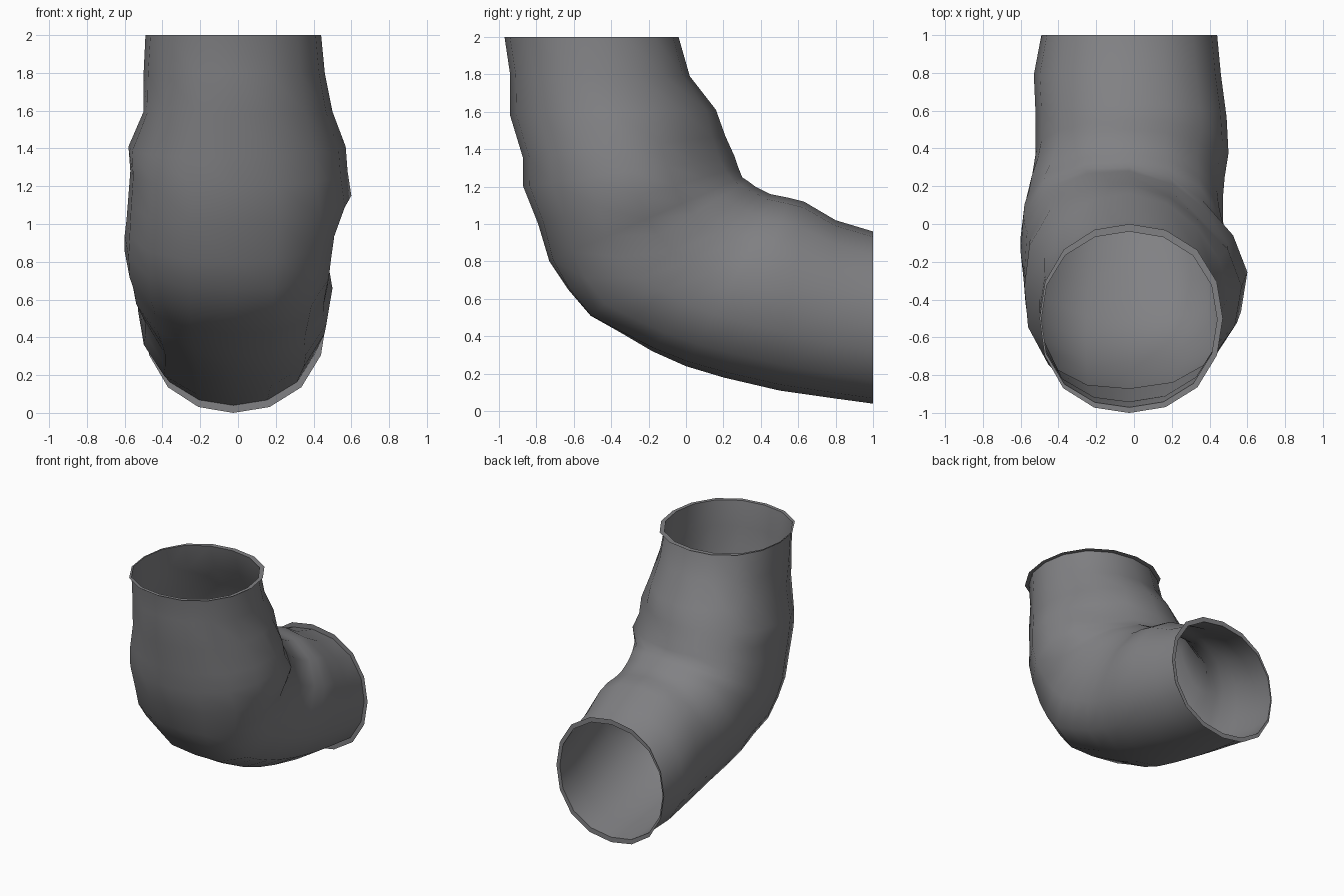
import bpy, bmesh, math
from mathutils import Vector

if "Cube" in bpy.data.objects:
    bpy.data.objects.remove(bpy.data.objects["Cube"])

SIDES = 16
grey = bpy.data.materials.new("pipe grey")
grey.diffuse_color = (0.22, 0.22, 0.23, 1)
grey.use_nodes = True
grey.node_tree.nodes["Principled BSDF"].inputs["Base Color"].default_value = grey.diffuse_color

# Sections: outer bend (y, z), inner bend (y, z), left x, right x
sections = [
    (-.97, 2.0, -.04, 2.0, -.49, .44),
    (-.94, 1.8, .02, 1.79, -.50, .46),
    (-.94, 1.58, .16, 1.61, -.50, .50),
    (-.87, 1.35, .21, 1.47, -.58, .57),
    (-.87, 1.2, .26, 1.36, -.57, .58),
    (-.79, 1.0, .28, 1.30, -.58, .60),
    (-.73, .80, .30, 1.25, -.59, .53),
    (-.63, .65, .33, 1.23, -.60, .50),
    (-.51, .51, .37, 1.20, -.60, .48),
    (-.35, .42, .41, 1.18, -.58, .47),
    (-.18, .32, .45, 1.16, -.57, .47),
    (.0, .24, .50, 1.15, -.54, .48),
    (.20, .18, .55, 1.14, -.52, .50),
    (.50, .11, .63, 1.12, -.52, .49),
    (.78, .07, .80, 1.02, -.53, .46),
    (1.0, .04, 1.0, .96, -.49, .44),
]
TOP_LIP = (-1.0, 2.0, 0.0, 2.0, -.50, .47)
BACK_LIP = (1.0, 0.0, 1.0, 1.0, -.50, .47)

# Bulge of each diagonal (outer side?, right side?): amount, centre section, spread
BULGE = {
    (True, False): (.045, 5, 3.5),
    (True, True): (.07, 8, 2.2),
    (False, False): (.05, 6, 3),
    (False, True): (-.10, 4, 2),
}


def ring(bm, section, t):
    oy, oz, iy, iz, left, right = section
    outer, inner = Vector((0, oy, oz)), Vector((0, iy, iz))
    mid, half = (outer + inner) / 2, (outer - inner) / 2
    cx = -.025
    verts = []
    for i in range(SIDES):
        a = 2 * math.pi * i / SIDES
        s, c = math.sin(a), math.cos(a)
        p = half * c
        p.x = s * ((right - cx) if s > 0 else (cx - left))
        amount, centre, spread = BULGE[(c > 0, s > 0)]
        bump = amount * math.exp(-((t - centre) / spread) ** 2)
        diagonal = math.sin(2 * a) ** 2
        p *= 1 + diagonal * (.03 + bump / p.length)
        verts.append(bm.verts.new(mid + p + Vector((cx, 0, 0))))
    return verts


def loft(name, rows, smooth, steps):
    bm = bmesh.new()
    rings = [ring(bm, r, t) for r, t in zip(rows, steps)]
    for a, b in zip(rings, rings[1:]):
        for i in range(SIDES):
            j = (i + 1) % SIDES
            f = bm.faces.new((a[i], b[i], b[j], a[j]))
            f.smooth = smooth
    bm.normal_update()
    bm.faces.ensure_lookup_table()
    # Make the normals face away from the pipe's inside
    n = bm.faces[0].normal
    if (smooth and n.y > 0) or (not smooth and n.z + n.y < 0):
        bmesh.ops.reverse_faces(bm, faces=bm.faces[:])
    me = bpy.data.meshes.new(name)
    bm.to_mesh(me)
    bm.free()
    me.materials.append(grey)
    obj = bpy.data.objects.new(name, me)
    bpy.context.collection.objects.link(obj)


# Bent pipe wall, then the flat lips around both openings
last = len(sections) - 1
loft("elbow_pipe", sections, True, range(last + 1))
loft("top_lip", [sections[0], TOP_LIP], False, (0, 0))
loft("back_lip", [sections[-1], BACK_LIP], False, (last, last))
